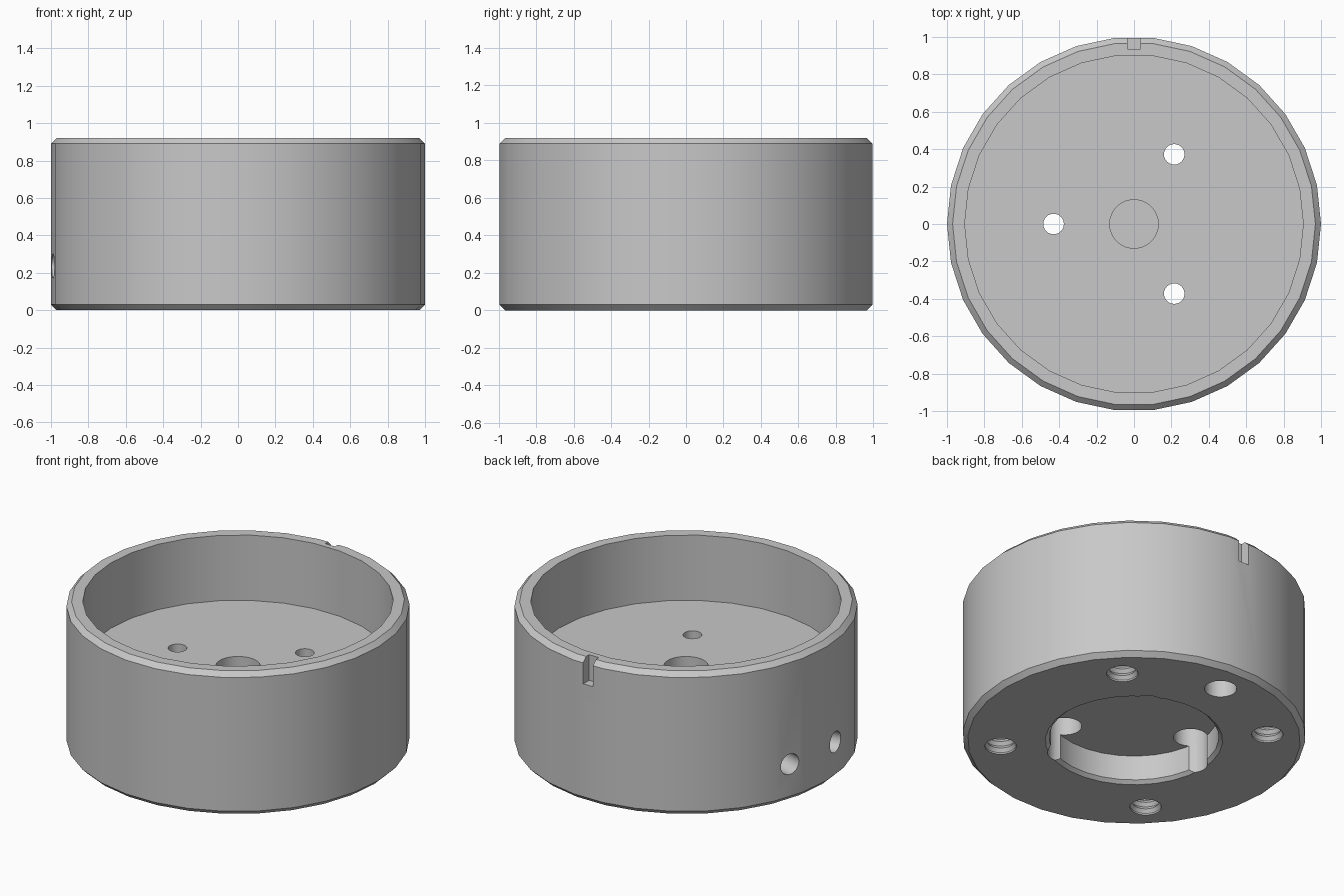
import bpy
import bmesh
from math import cos, sin, pi, radians
from mathutils import Matrix

if "Cube" in bpy.data.objects:
    bpy.data.objects.remove(bpy.data.objects["Cube"])

grey = bpy.data.materials.new("plain grey")
grey.use_nodes = True
COLOUR = (0.58, 0.58, 0.58, 1)
grey.diffuse_color = COLOUR
grey.node_tree.nodes["Principled BSDF"].inputs["Base Color"].default_value = COLOUR


def finish(name, bm, matrix=None):
    bmesh.ops.recalc_face_normals(bm, faces=bm.faces)
    mesh = bpy.data.meshes.new(name)
    bm.to_mesh(mesh)
    bm.free()
    mesh.materials.append(grey)
    obj = bpy.data.objects.new(name, mesh)
    if matrix:
        obj.matrix_world = matrix
    bpy.context.collection.objects.link(obj)
    return obj


def lathe(name, profile, sides, matrix=None):
    """Revolve (radius, height) points whose two ends lie on the axis."""
    bm = bmesh.new()
    rings = []
    for r, z in profile:
        if r == 0:
            rings.append([bm.verts.new((0, 0, z))])
        else:
            rings.append([bm.verts.new((r * cos(2 * pi * i / sides),
                                        r * sin(2 * pi * i / sides), z))
                          for i in range(sides)])
    for a, b in zip(rings, rings[1:]):
        if len(a) == 1:
            bm.faces.new(b)
        elif len(b) == 1:
            bm.faces.new(a)
        else:
            for i in range(sides):
                j = (i + 1) % sides
                bm.faces.new((a[i], a[j], b[j], b[i]))
    # the axis points only mark flat caps
    bmesh.ops.delete(bm, geom=[v for v in bm.verts if not v.link_faces], context='VERTS')
    return finish(name, bm, matrix)


def rod(name, radius, bottom, top, matrix, sides=24):
    return lathe(name, [(0, bottom), (radius, bottom), (radius, top), (0, top)], sides, matrix)


def polar(angle, radius):
    a = radians(angle)
    return Matrix.Translation((radius * cos(a), radius * sin(a), 0))


# Cup body: upper cavity with centre recess, lower round pocket, chamfered rims
body = lathe("housing_body", [
    (0, 0.3), (0.13, 0.3), (0.13, 0.5), (0.905, 0.5), (0.905, 0.92),
    (0.97, 0.92), (1, 0.89), (1, 0.03), (0.97, 0),
    (0.517, 0), (0.495, 0.02), (0.495, 0.18), (0, 0.18)], 30)

cutters = []

# Three screw holes through the floor, with wide counterbores below
for angle in (60, 180, 300):
    place = polar(angle, 0.43)
    cutters.append(rod("counterbore_cutter", 0.1, -0.1, 0.34, place))
    cutters.append(rod("screw_hole_cutter", 0.055, 0.25, 0.6, place))

# Four threaded holes in the underside
thread = [(0, -0.05), (0.092, -0.05), (0.092, 0.01)]
for k in range(7):
    z = 0.01 + 0.044 * k
    thread += [(0.076, z + 0.022), (0.092, z + 0.044)]
thread.append((0, thread[-1][1]))
for angle in (45, 135, 225, 315):
    cutters.append(lathe("threaded_hole_cutter", thread, 24, polar(angle, 0.78)))

# Plain locating hole in the underside
cutters.append(rod("locating_hole_cutter", 0.094, -0.1, 0.32, polar(90, 0.785)))

# Two radial holes in the side wall
for angle in (162.5, 186):
    place = (Matrix.Translation((0, 0, 0.236)) @ Matrix.Rotation(radians(angle), 4, 'Z')
             @ Matrix.Rotation(pi / 2, 4, 'Y'))
    cutters.append(rod("side_hole_cutter", 0.066, 0.62, 1.1, place))

# Index notch in the back of the rim
bm = bmesh.new()
bmesh.ops.create_cube(bm, size=1, matrix=Matrix.Translation((0, 1.035, 0.905))
                      @ Matrix.Diagonal((0.07, 0.2, 0.3, 1)))
cutters.append(finish("notch_cutter", bm))

# Cut everything out of the body
bpy.context.view_layer.objects.active = body
body.select_set(True)
for cutter in cutters:
    cutter.hide_render = True
    mod = body.modifiers.new("cut", 'BOOLEAN')
    mod.operation = 'DIFFERENCE'
    mod.solver = 'EXACT'
    mod.object = cutter
    bpy.ops.object.modifier_apply(modifier=mod.name)
for cutter in cutters:
    bpy.data.objects.remove(cutter)

bpy.ops.object.shade_smooth_by_angle(angle=radians(25))
